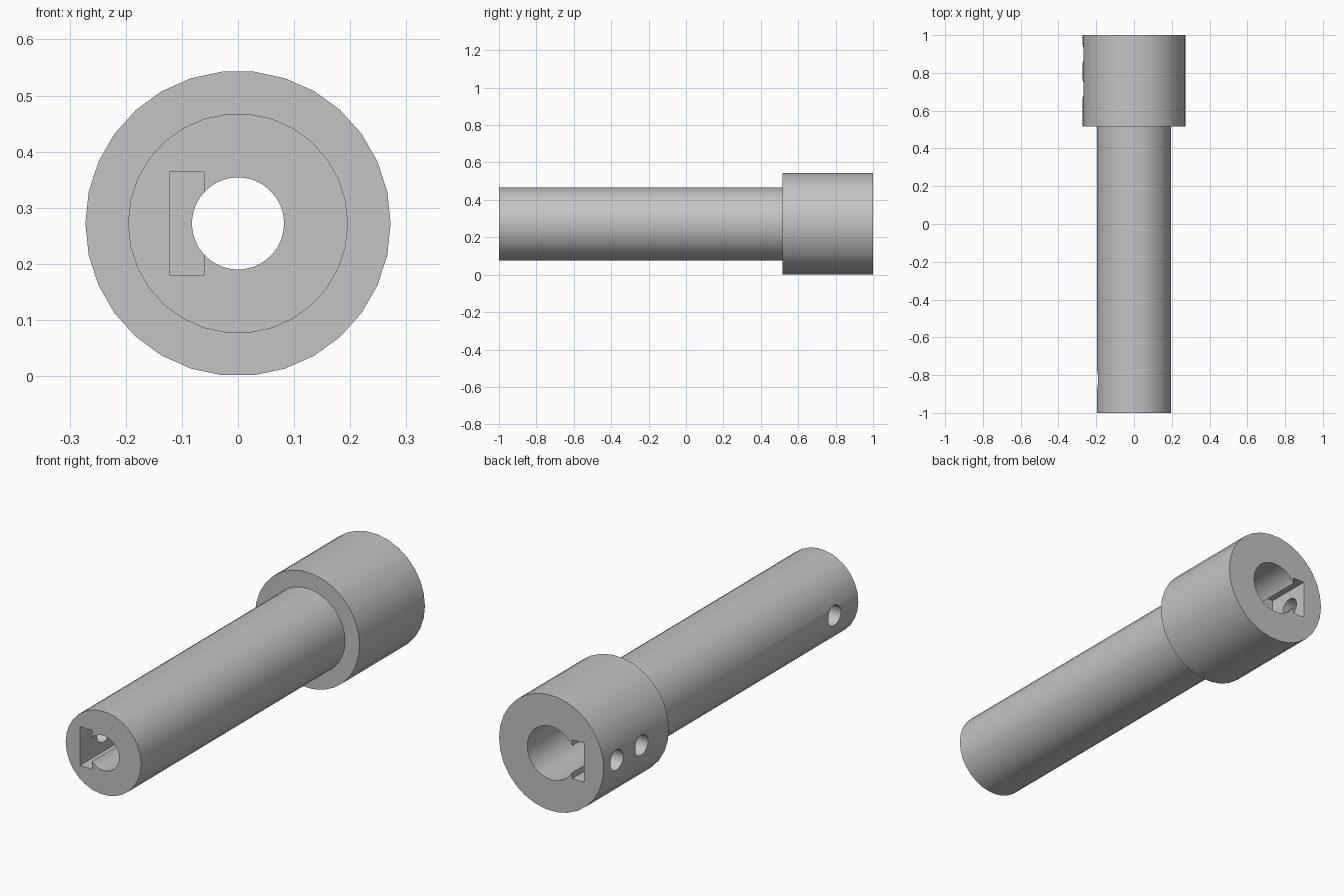
import bpy, bmesh
from math import radians
from mathutils import Matrix, Vector

cube = bpy.data.objects.get("Cube")
if cube:
    bpy.data.objects.remove(cube, do_unlink=True)

AXIS_Z = 0.272

grey = bpy.data.materials.new("plain grey")
grey.use_nodes = True
colour = (0.55, 0.55, 0.55, 1)
grey.diffuse_color = colour
grey.node_tree.nodes["Principled BSDF"].inputs["Base Color"].default_value = colour


def make_object(name, bm):
    bmesh.ops.recalc_face_normals(bm, faces=bm.faces)
    mesh = bpy.data.meshes.new(name)
    bm.to_mesh(mesh)
    bm.free()
    mesh.materials.append(grey)
    obj = bpy.data.objects.new(name, mesh)
    bpy.context.collection.objects.link(obj)
    return obj


def cylinder(name, axis, radius, start, end, sides, y=0):
    """Cylinder along x or y, on the shared centre height."""
    if axis == "Y":
        turn = Matrix.Rotation(radians(90), 4, "X")
        centre = Vector((0, (start + end) / 2, AXIS_Z))
    else:
        turn = Matrix.Rotation(radians(90), 4, "Y")
        centre = Vector(((start + end) / 2, y, AXIS_Z))
    spin = Matrix.Rotation(radians(180 / sides), 4, "Z")
    bm = bmesh.new()
    bmesh.ops.create_cone(bm, cap_ends=True, segments=sides, radius1=radius,
                          radius2=radius, depth=end - start,
                          matrix=Matrix.Translation(centre) @ turn @ spin)
    return make_object(name, bm)


def block(name, x0, x1, y0, y1, height):
    bm = bmesh.new()
    place = Matrix.Translation(((x0 + x1) / 2, (y0 + y1) / 2, AXIS_Z))
    size = Matrix.Diagonal((x1 - x0, y1 - y0, height, 1))
    bmesh.ops.create_cube(bm, size=1, matrix=place @ size)
    return make_object(name, bm)


def combine(target, tool, operation):
    bpy.context.view_layer.objects.active = target
    mod = target.modifiers.new(tool.name, "BOOLEAN")
    mod.operation = operation
    mod.solver = "EXACT"
    mod.object = tool
    bpy.ops.object.modifier_apply(modifier=mod.name)
    bpy.data.objects.remove(tool, do_unlink=True)


# Stepped body: long shaft with a wider collar at the back
body = cylinder("coupling_body", "Y", 0.272, 0.515, 1, 30)
combine(body, cylinder("shaft", "Y", 0.196, -1, 0.7, 30), "UNION")

# Narrow bore all the way through, wider bore inside the collar
combine(body, cylinder("narrow_bore", "Y", 0.082, -1.1, 1.1, 48), "DIFFERENCE")
combine(body, cylinder("wide_bore", "Y", 0.125, 0.53, 1.1, 48), "DIFFERENCE")

# Nut slots opening at each end
combine(body, block("front_slot", -0.122, -0.06, -1.1, -0.73, 0.183), "DIFFERENCE")
combine(body, block("back_slot", -0.17, -0.108, 0.78, 1.1, 0.183), "DIFFERENCE")

# Screw holes through the right wall
for hole_y in (-0.825, 0.717, 0.9):
    combine(body, cylinder("screw_hole", "X", 0.048, -0.4, -0.03, 32, hole_y), "DIFFERENCE")

# Smooth round walls, crisp rims
bpy.ops.object.select_all(action="DESELECT")
body.select_set(True)
bpy.context.view_layer.objects.active = body
bpy.ops.object.shade_smooth_by_angle(angle=radians(30))
